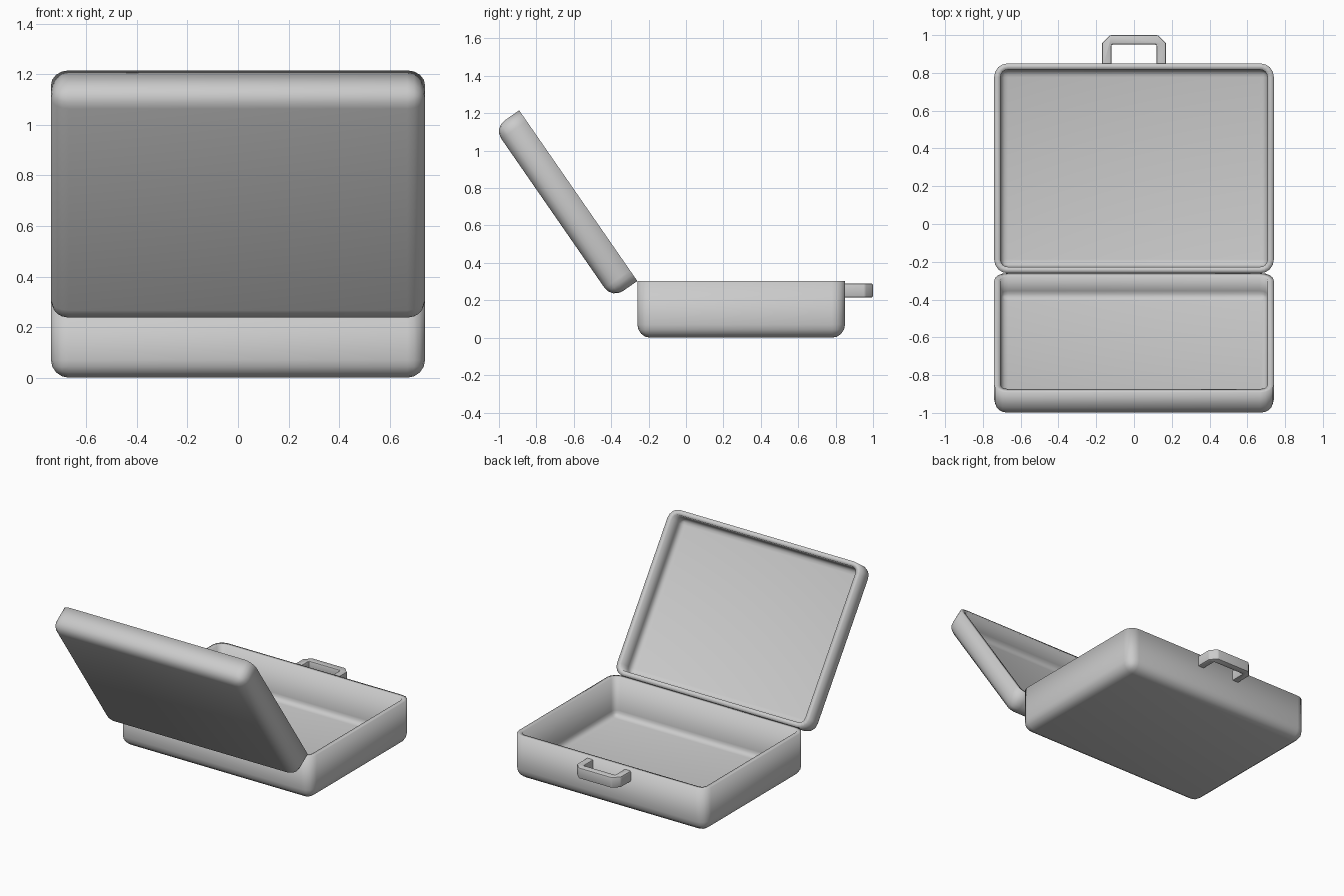
import bpy, bmesh, math

if "Cube" in bpy.data.objects:
    bpy.data.objects.remove(bpy.data.objects["Cube"])

WIDTH, LENGTH, WALL, RADIUS = 1.48, 1.11, 0.033, 0.07
HINGE_Y, RIM_Z = -0.26, 0.303


def finish(name, bm, angle=35):
    bmesh.ops.recalc_face_normals(bm, faces=bm.faces)
    mesh = bpy.data.meshes.new(name)
    bm.to_mesh(mesh)
    bm.free()
    obj = bpy.data.objects.new(name, mesh)
    bpy.context.collection.objects.link(obj)
    bpy.ops.object.select_all(action='DESELECT')
    obj.select_set(True)
    bpy.context.view_layer.objects.active = obj
    bpy.ops.object.shade_smooth_by_angle(angle=math.radians(angle))
    return obj


def tray(name, depth, y_center):
    """Rounded open box whose rim lies on local z = 0."""
    bm = bmesh.new()
    bmesh.ops.create_cube(bm, size=1)
    for v in bm.verts:
        v.co.x *= WIDTH
        v.co.y = v.co.y * LENGTH + y_center
        v.co.z = (v.co.z - 0.5) * depth
    edges = [e for e in bm.edges if min(v.co.z for v in e.verts) < -1e-4]
    bmesh.ops.bevel(bm, geom=edges, offset=RADIUS, segments=4,
                    profile=0.5, affect='EDGES')
    top = [f for f in bm.faces if all(abs(v.co.z) < 1e-5 for v in f.verts)]
    bmesh.ops.delete(bm, geom=top, context='FACES_ONLY')
    obj = finish(name, bm)
    shell = obj.modifiers.new("wall", 'SOLIDIFY')
    shell.thickness = WALL
    shell.offset = -1
    shell.use_even_offset = True
    # keep the smoothing-by-angle step after the wall thickness
    while obj.modifiers[0] != shell:
        obj.modifiers.move(len(obj.modifiers) - 1, 0)
    return obj


# Case base
base = tray("case_base", RIM_Z, LENGTH / 2)
base.location = (0, HINGE_Y, RIM_Z)

# Open lid, swung back around the hinge line
lid = tray("case_lid", 0.165, -LENGTH / 2)
lid.location = (0, HINGE_Y, RIM_Z)
lid.rotation_euler.x = math.radians(-55.3)

# Carrying handle: half outline, mirrored and extruded
half = [(0.17, 0.84), (0.17, 0.957), (0.127, 1.0)]
inner = [(0.12, 0.95), (0.12, 0.84)]
outline = (half + [(-x, y) for x, y in reversed(half)]
           + [(-x, y) for x, y in reversed(inner)] + inner)
bm = bmesh.new()
face = bm.faces.new([bm.verts.new((x, y, 0.215)) for x, y in outline])
new = bmesh.ops.extrude_face_region(bm, geom=[face])["geom"]
for v in new:
    if isinstance(v, bmesh.types.BMVert):
        v.co.z = 0.29
bmesh.ops.recalc_face_normals(bm, faces=bm.faces)
edges = [e for e in bm.edges if max(v.co.y for v in e.verts) > 0.85]
bmesh.ops.bevel(bm, geom=edges, offset=0.008, segments=2,
                profile=0.5, affect='EDGES')
finish("handle", bm, 30)
